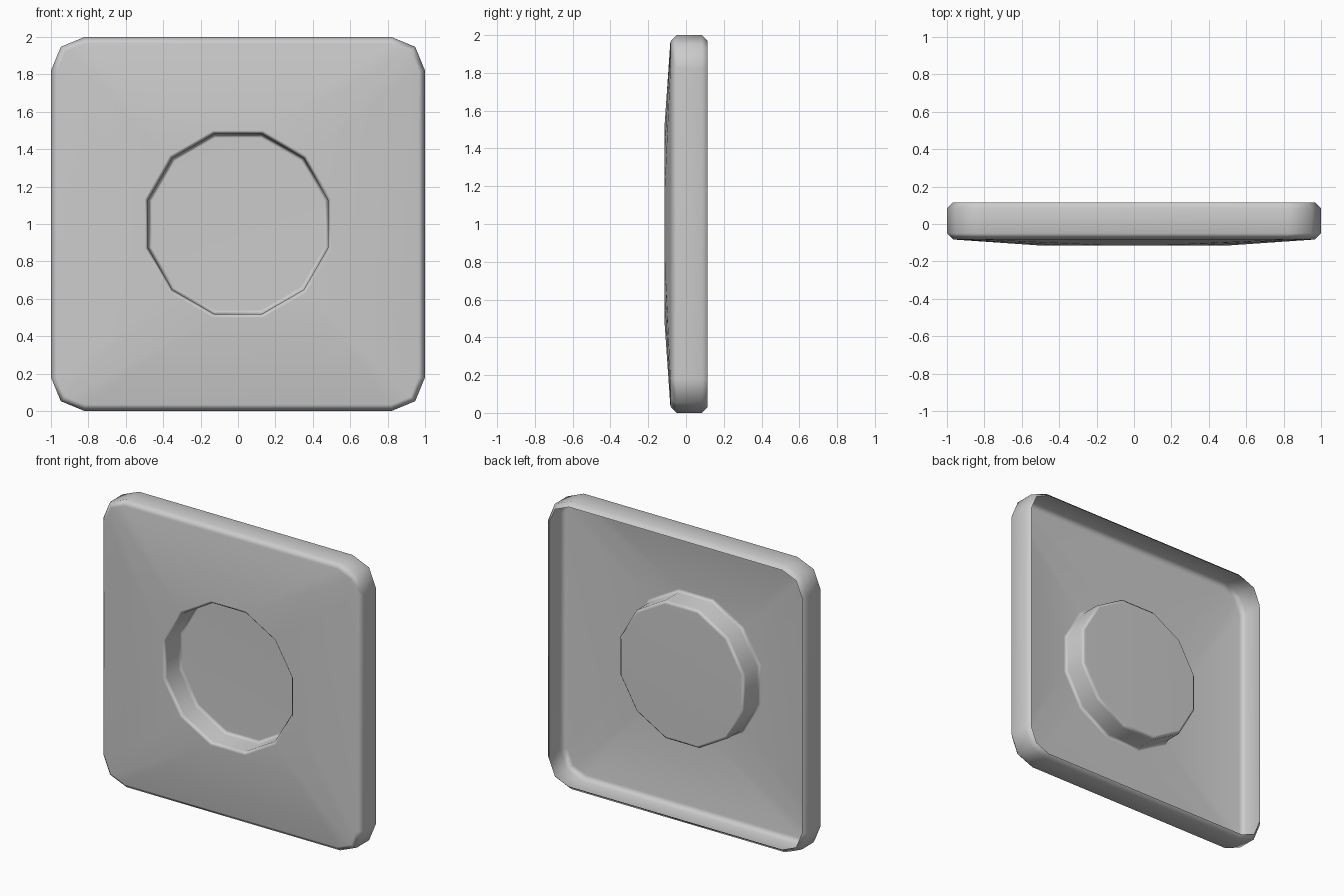
import bpy, bmesh
from math import sin, cos, radians

if "Cube" in bpy.data.objects:
    bpy.data.objects.remove(bpy.data.objects["Cube"])


def square_ring(y, inset):
    """Rounded square loop: 4 corners of 3 points each."""
    r = 0.18 - inset
    pts = []
    for q in range(4):
        for a in (0, 45, 90):
            t = radians(q * 90 + a)
            cx = 0.82 if q in (0, 3) else -0.82
            cz = 0.82 if q in (0, 1) else -0.82
            pts.append((cx + r * cos(t), y, 1 + cz + r * sin(t)))
    return pts


def round_ring(y, apothem):
    """12-sided loop with a flat top edge."""
    r = apothem / cos(radians(15))
    return [(r * cos(radians(15 + 30 * k)), y, 1 + r * sin(radians(15 + 30 * k)))
            for k in range(12)]


# Open-backed shell: back lip, side wall, sloped front, recessed cup
rings = [
    square_ring(0.115, 0.03),
    square_ring(0.085, 0.0),
    square_ring(-0.05, 0.0),
    square_ring(-0.083, 0.035),
    round_ring(-0.115, 0.50),
    round_ring(-0.093, 0.48),
    round_ring(0.035, 0.48),
    round_ring(0.056, 0.46),
]
bm = bmesh.new()
loops = [[bm.verts.new(p) for p in ring] for ring in rings]
for a, b in zip(loops, loops[1:]):
    for i in range(12):
        j = (i + 1) % 12
        bm.faces.new((a[i], b[i], b[j], a[j]))
# Cup floor
bm.faces.new(loops[-1])
bm.normal_update()
# Make the floor (and so the whole sheet) face the front
for f in bm.faces:
    f.smooth = True
floor = bm.faces[:][-1]
bmesh.ops.recalc_face_normals(bm, faces=bm.faces[:])
if floor.normal.y > 0:
    bmesh.ops.reverse_faces(bm, faces=bm.faces[:])

mesh = bpy.data.meshes.new("recessed_plate")
bm.to_mesh(mesh)
bm.free()
plate = bpy.data.objects.new("recessed_plate", mesh)
bpy.context.collection.objects.link(plate)

# Broad faces stay flat, narrow chamfers carry the shading
wn = plate.modifiers.new("weighted_normals", 'WEIGHTED_NORMAL')
wn.weight = 50
